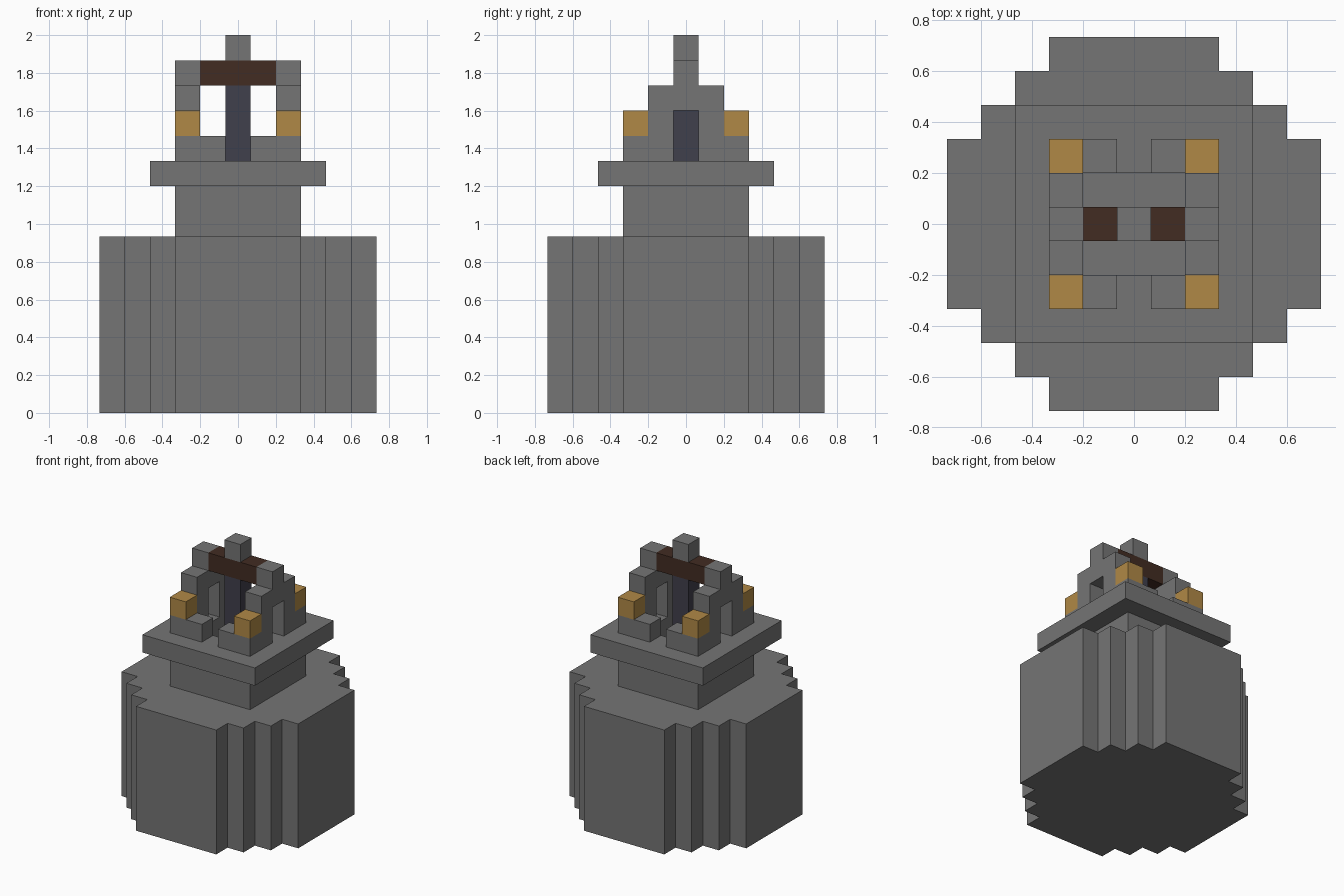
import bpy, bmesh
from math import radians
from mathutils import Vector

if "Cube" in bpy.data.objects:
    bpy.data.objects.remove(bpy.data.objects["Cube"])

U = 2 / 15  # edge of one block


def material(name, rgb):
    m = bpy.data.materials.new(name)
    m.use_nodes = True
    m.diffuse_color = (*rgb, 1)
    m.node_tree.nodes["Principled BSDF"].inputs["Base Color"].default_value = (*rgb, 1)
    return m


stone = material("grey stone", (0.178, 0.178, 0.178))
gold = material("gold", (0.434, 0.25, 0.061))
wood = material("dark wood", (0.054, 0.025, 0.016))
iron = material("dark iron", (0.051, 0.05, 0.072))


def box(xs, ys, zs):
    """Set of block cells; x and y ranges include both ends, z excludes the last."""
    return {(x, y, z) for x in range(xs[0], xs[1] + 1)
            for y in range(ys[0], ys[1] + 1) for z in range(*zs)}


def square(r, zs):
    return box((-r, r), (-r, r), zs)


def blocks(name, cells, mat):
    """Mesh only the exposed sides of the cells, merged into large flat faces."""
    bm = bmesh.new()
    for c in cells:
        for axis in range(3):
            for s in (-1, 1):
                n = [0, 0, 0]
                n[axis] = s
                if tuple(a + b for a, b in zip(c, n)) in cells:
                    continue
                mid = Vector((c[0], c[1], c[2] + 0.5)) + Vector(n) / 2
                u, v = Vector((0, 0, 0)), Vector((0, 0, 0))
                u[(axis + 1) % 3] = v[(axis + 2) % 3] = 0.5
                ring = [mid - u - v, mid + u - v, mid + u + v, mid - u + v]
                bm.faces.new([bm.verts.new(p * U) for p in ring[::s]])
    bmesh.ops.remove_doubles(bm, verts=bm.verts, dist=0.001)
    bmesh.ops.dissolve_limit(bm, angle_limit=radians(1), verts=bm.verts, edges=bm.edges)
    me = bpy.data.meshes.new(name)
    bm.to_mesh(me)
    bm.free()
    me.materials.append(mat)
    ob = bpy.data.objects.new(name, me)
    bpy.context.collection.objects.link(ob)
    return ob


# Stepped round base
base = set()
for rx, ry in ((5, 2), (4, 3), (3, 4), (2, 5)):
    base |= box((-rx, rx), (-ry, ry), (0, 7))
blocks("stepped_base", base, stone)

# Neck and overhanging ledge around an open shaft
shaft = square(1, (7, 10))
blocks("neck_and_ledge", (square(2, (7, 9)) | square(3, (9, 10))) - shaft, stone)

# Gabled side walls with doorways, low corner walls and gold corner blocks
for side, sx in (("left", 1), ("right", -1)):
    x = 2 * sx
    wall = (box((x, x), (-2, 2), (10, 11)) | box((x, x), (-1, 1), (11, 13))
            | box((x, x), (0, 0), (13, 14)))
    wall -= box((x, x), (0, 0), (10, 12))
    wall |= {(sx, -2, 10), (sx, 2, 10)}
    blocks(side + "_wall", wall, stone)
    for end, y in (("front", -2), ("back", 2)):
        blocks(f"{end}_{side}_corner_block", {(x, y, 11)}, gold)

# Beam, hanging post and top block
blocks("beam", box((-1, 1), (0, 0), (13, 14)), wood)
blocks("hanging_post", box((0, 0), (0, 0), (7, 13)), iron)
blocks("top_block", {(0, 0, 14)}, stone)
